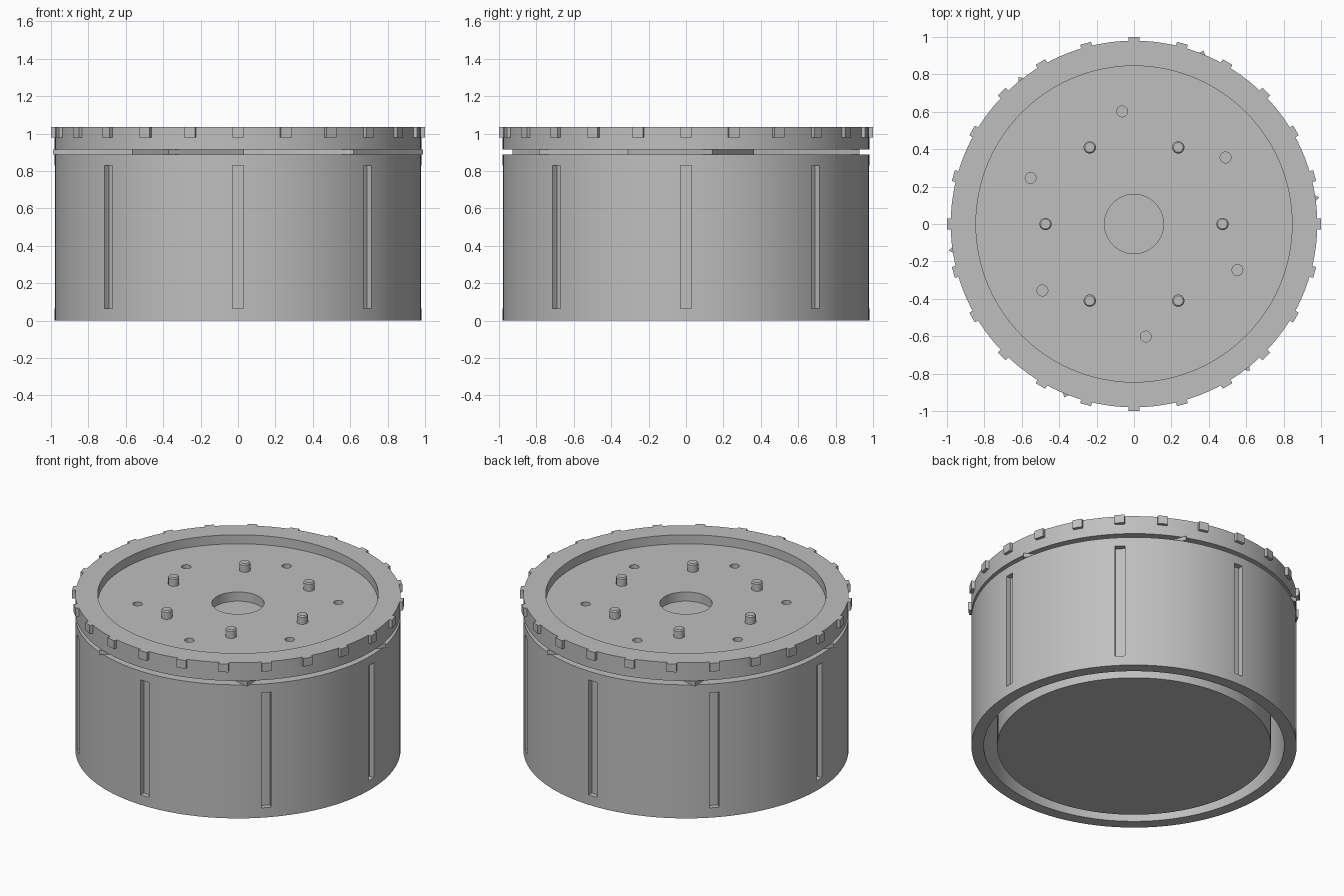
import bpy, bmesh
from math import radians, cos, sin, pi
from mathutils import Matrix, Vector

cube = bpy.data.objects.get("Cube")
if cube:
    bpy.data.objects.remove(cube, do_unlink=True)

grey = bpy.data.materials.new("plain grey")
grey.use_nodes = True
GREY = (0.52, 0.52, 0.52, 1)
grey.diffuse_color = GREY
grey.node_tree.nodes["Principled BSDF"].inputs["Base Color"].default_value = GREY


def finish(name, bm):
    bmesh.ops.recalc_face_normals(bm, faces=bm.faces)
    mesh = bpy.data.meshes.new(name)
    bm.to_mesh(mesh)
    bm.free()
    mesh.materials.append(grey)
    obj = bpy.data.objects.new(name, mesh)
    bpy.context.collection.objects.link(obj)
    return obj


def smooth(obj):
    obj.data.polygons.foreach_set("use_smooth", [True] * len(obj.data.polygons))
    obj.data.set_sharp_from_angle(angle=radians(30))


def revolve(name, profile, closed):
    """Turn a list of (radius, height) points around the z axis."""
    bm = bmesh.new()
    verts = [bm.verts.new((r, 0, z)) for r, z in profile]
    edges = [bm.edges.new(p) for p in zip(verts, verts[1:])]
    if closed:
        edges.append(bm.edges.new((verts[-1], verts[0])))
    bmesh.ops.spin(bm, geom=verts + edges, axis=(0, 0, 1), cent=(0, 0, 0),
                   angle=2 * pi, steps=120)
    bmesh.ops.remove_doubles(bm, verts=bm.verts, dist=0.0001)
    return finish(name, bm)


def add_boxes(bm, count, r0, r1, width, z0, z1):
    for i in range(count):
        m = (Matrix.Rotation(2 * pi * i / count, 4, 'Z')
             @ Matrix.Translation(((r0 + r1) / 2, 0, (z0 + z1) / 2))
             @ Matrix.Diagonal((r1 - r0, width, z1 - z0, 1)))
        bmesh.ops.create_cube(bm, size=1, matrix=m)


def add_cylinders(bm, count, ring, start, r, r_top, z0, z1):
    for i in range(count):
        a = radians(start) + 2 * pi * i / count
        m = Matrix.Translation((ring * cos(a), ring * sin(a), (z0 + z1) / 2))
        bmesh.ops.create_cone(bm, cap_ends=True, segments=24, radius1=r,
                              radius2=r_top, depth=z1 - z0, matrix=m)


def cut(obj, bm):
    """Subtract the given solids and bake the result."""
    cutter = finish("cutter", bm)
    cutter.hide_render = True
    mod = obj.modifiers.new("cut", 'BOOLEAN')
    mod.operation = 'DIFFERENCE'
    mod.solver = 'EXACT'
    mod.object = cutter
    graph = bpy.context.evaluated_depsgraph_get()
    baked = bpy.data.meshes.new_from_object(obj.evaluated_get(graph))
    obj.modifiers.clear()
    obj.data = baked
    bpy.data.objects.remove(cutter, do_unlink=True)


BASE_TOP, LID_BOTTOM, FLOOR, TOP = 0.888, 0.914, 0.975, 1.035

# Drum body with a ring groove underneath and eight side slots
body = revolve("drum_body", [(0, 0), (0.825, 0), (0.825, 0.8), (0.905, 0.8),
                             (0.905, 0), (0.98, 0), (0.98, BASE_TOP),
                             (0, BASE_TOP)], False)
slots = bmesh.new()
add_boxes(slots, 8, 0.945, 1.1, 0.06, 0.065, 0.83)
cut(body, slots)
smooth(body)

# Six-pointed plate between body and lid
bm = bmesh.new()
points = []
for i in range(6):
    for r, a in ((1.0, 8.2), (0.67, 32.5)):
        t = radians(a + 60 * i)
        points.append(bm.verts.new((r * cos(t), r * sin(t), BASE_TOP)))
face = bm.faces.new(points)
ext = bmesh.ops.extrude_face_region(bm, geom=[face])
bmesh.ops.translate(bm, vec=Vector((0, 0, LID_BOTTOM - BASE_TOP)),
                    verts=[g for g in ext["geom"] if isinstance(g, bmesh.types.BMVert)])
finish("pointed_plate", bm)

# Lid with sunken floor, centre opening and six small holes
lid = revolve("lid", [(0.158, LID_BOTTOM), (0.98, LID_BOTTOM), (0.98, TOP),
                      (0.845, TOP), (0.845, FLOOR), (0.158, FLOOR)], True)
holes = bmesh.new()
add_cylinders(holes, 6, 0.605, 36, 0.029, 0.029, LID_BOTTOM - 0.01, FLOOR + 0.02)
cut(lid, holes)
smooth(lid)

# Grip knobs around the lid rim
bm = bmesh.new()
add_boxes(bm, 24, 0.975, 1.0, 0.06, 0.98, TOP)
finish("grip_knobs", bm)

# Six pins with chamfered tips
bm = bmesh.new()
add_cylinders(bm, 6, 0.473, 0, 0.033, 0.033, FLOOR - 0.01, 1.022)
add_cylinders(bm, 6, 0.473, 0, 0.033, 0.026, 1.022, 1.03)
smooth(finish("lid_pins", bm))
